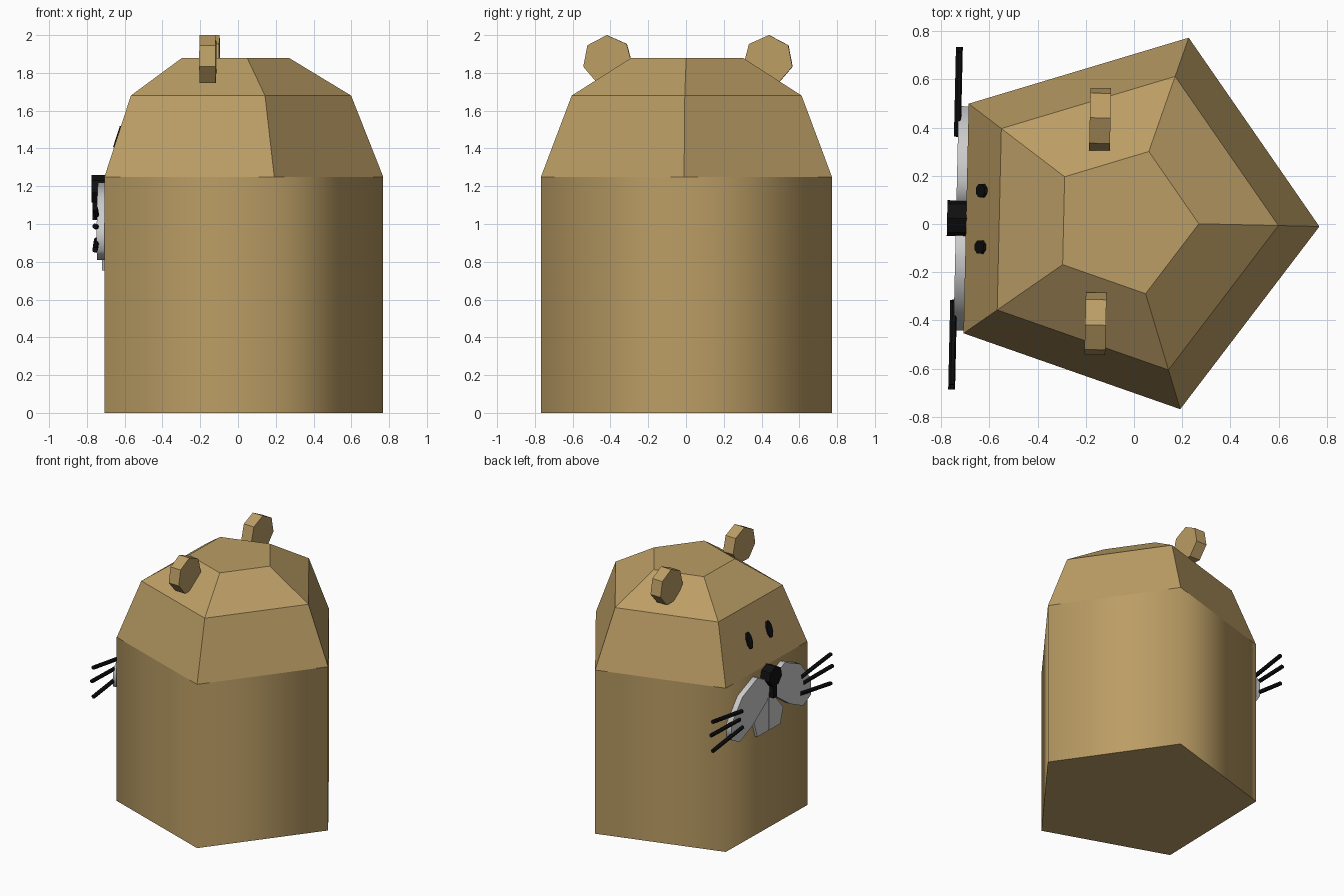
import bpy, bmesh, math
from math import sin, cos, pi, radians
from mathutils import Matrix, Vector

if "Cube" in bpy.data.objects:
    bpy.data.objects.remove(bpy.data.objects["Cube"])

# The whole model is turned very slightly about z
PLACE = Matrix.Translation((-0.041, 0.008, 0)) @ Matrix.Rotation(radians(-1.3), 4, 'Z')


def material(name, col):
    m = bpy.data.materials.new(name)
    m.diffuse_color = col
    m.use_nodes = True
    m.node_tree.nodes["Principled BSDF"].inputs["Base Color"].default_value = m.diffuse_color
    return m


FUR = material("fur", (0.5, 0.34, 0.13, 1))
BLACK = material("black", (0.005, 0.005, 0.005, 1))


def loft(name, rings, mat=None, cap_start=True, cap_end=True, smooth=False):
    """Skin a list of equal-length point rings; caps stay flat."""
    bm = bmesh.new()
    vs = [[bm.verts.new(p) for p in ring] for ring in rings]
    n = len(rings[0])
    for a, b in zip(vs, vs[1:]):
        for i in range(n):
            j = (i + 1) % n
            bm.faces.new((a[i], a[j], b[j], b[i])).smooth = smooth
    if cap_start:
        bm.faces.new(vs[0][::-1])
    if cap_end:
        bm.faces.new(vs[-1])
    bmesh.ops.recalc_face_normals(bm, faces=bm.faces)
    me = bpy.data.meshes.new(name)
    bm.to_mesh(me)
    bm.free()
    ob = bpy.data.objects.new(name, me)
    bpy.context.collection.objects.link(ob)
    ob.matrix_world = PLACE
    if mat:
        me.materials.append(mat)
    return ob


def plate(name, outline, x0, x1, mat=None, smooth=False):
    """Extrude a (y, z) outline along x."""
    return loft(name, [[(x, y, z) for y, z in outline] for x in (x0, x1)], mat, smooth=smooth)


def pentagon(r, z):
    return [(r * cos(2 * pi * i / 5), r * sin(2 * pi * i / 5), z) for i in range(5)]


def ngon(n, cy, cz, ry, rz, start):
    return [(cy + ry * cos(start + 2 * pi * i / n), cz + rz * sin(start + 2 * pi * i / n))
            for i in range(n)]


# Five-sided body and faceted head
body = loft("body", [pentagon(0.81, 0), pentagon(0.81, 1.25)], FUR, cap_end=False, smooth=True)
head = loft("head", [pentagon(0.81, 1.25), pentagon(0.64, 1.68), pentagon(0.31, 1.88)],
            FUR, cap_start=False)
bm = bmesh.new()
bm.from_mesh(body.data)
bmesh.ops.recalc_face_normals(bm, faces=bm.faces)
bm.to_mesh(body.data)
bm.free()

CHEEK = [(0.0, 1.14), (0.04, 1.01), (0.22, 0.88), (0.37, 0.81),
         (0.465, 0.86), (0.465, 0.98), (0.34, 1.14), (0.16, 1.22)]
TOOTH = [(0.005, 1.04), (0.06, 1.0), (0.17, 0.87), (0.135, 0.755), (0.005, 0.755)]
WHISKERS = [((0.35, 1.04), (0.69, 1.085)), ((0.375, 0.985), (0.71, 0.988)),
            ((0.34, 0.915), (0.69, 0.862))]

for side, s in (("left", 1), ("right", -1)):
    def flip(pts):
        return [(s * y, z) for y, z in pts]

    # Ears, cheeks and teeth
    plate(side + "_ear", flip(ngon(7, 0.425, 1.867, 0.133, 0.133, radians(88))),
          -0.152, -0.066, FUR)
    plate(side + "_cheek", flip(CHEEK), -0.697, -0.65, smooth=True)
    plate(side + "_tooth", flip(TOOTH), -0.675, -0.65)

    # Eyes lying on the sloping face
    slope, out = Vector((0.304, 0, 0.953)), Vector((-0.953, 0, 0.304))
    centre = Vector((-0.588, 0.117 * s, 1.46))
    rings = [[centre + out * d + slope * v + Vector((0, u, 0))
              for u, v in ngon(8, 0, 0, 0.03, 0.064, pi / 8)] for d in (-0.01, 0.012)]
    loft(side + "_eye", rings, BLACK)

    # Whiskers
    for k, (a, b) in enumerate(WHISKERS):
        a, b = (Vector((-0.70, s * p[0], p[1])) for p in (a, b))
        d = (b - a).normalized()
        across = d.cross(Vector((1, 0, 0)))
        rings = [[p + Vector((0.015 * u, 0, 0)) + across * 0.015 * v
                  for u, v in ngon(7, 0, 0, 1, 1, 0)] for p in (a, b)]
        loft(f"{side}_whisker_{k + 1}", rings, BLACK)

# Nose and the line beneath it
plate("nose", ngon(7, 0, 1.183, 0.076, 0.076, pi / 2), -0.734, -0.65, BLACK)
plate("nose_stem", [(-0.02, 1.02), (0.02, 1.02), (0.02, 1.14), (-0.02, 1.14)],
      -0.73, -0.69, BLACK)
